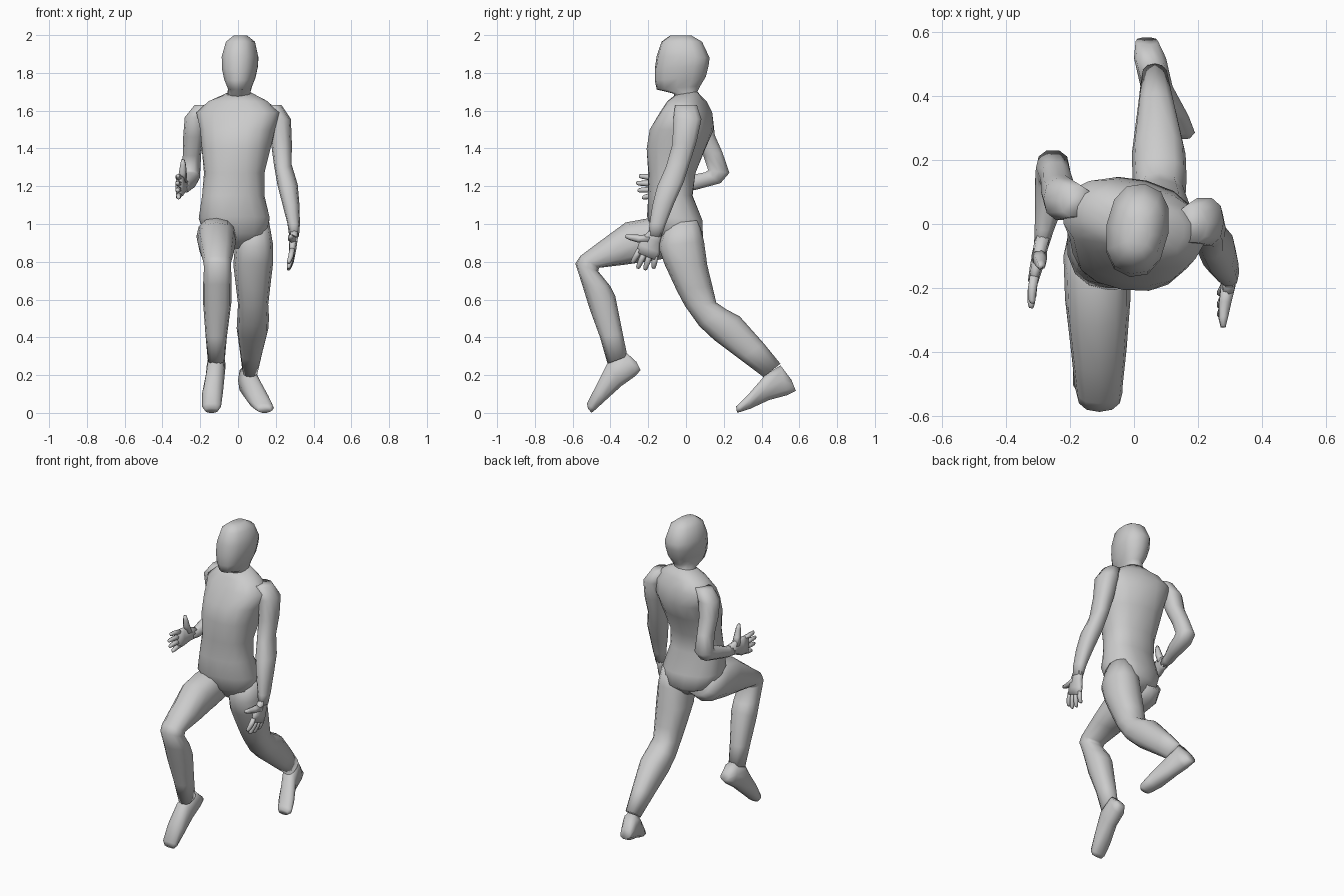
import bpy, bmesh, math
from mathutils import Vector


def finish(bm, name):
    bmesh.ops.recalc_face_normals(bm, faces=bm.faces)
    for f in bm.faces:
        f.smooth = True
    me = bpy.data.meshes.new(name)
    bm.to_mesh(me)
    bm.free()
    ob = bpy.data.objects.new(name, me)
    bpy.context.collection.objects.link(ob)
    return ob


def skin(bm, rings, n, power=1.0):
    """Bridge elliptical rings (centre, u, v) into a closed tube."""
    loops = []
    for c, u, v in rings:
        loop = []
        for i in range(n):
            a = 2 * math.pi * i / n
            ca, sa = math.cos(a), math.sin(a)
            ca = math.copysign(abs(ca) ** power, ca)
            sa = math.copysign(abs(sa) ** power, sa)
            loop.append(bm.verts.new(c + u * ca + v * sa))
        loops.append(loop)
    for a, b in zip(loops, loops[1:]):
        for i in range(n):
            j = (i + 1) % n
            bm.faces.new((a[i], a[j], b[j], b[i]))
    bm.faces.new(loops[0][::-1])
    bm.faces.new(loops[-1])


def loft(name, rows, n=12, power=0.85):
    """Row: x, half width, front y z, back y z, optional twist."""
    rings = []
    for x, w, yf, zf, yb, zb, *t in rows:
        t = t[0] if t else 0
        vy = (yb - yf) / 2
        c = Vector((x, (yf + yb) / 2, (zf + zb) / 2))
        rings.append((c, Vector((w, t, 0)), Vector((-t / w * vy, vy, (zb - zf) / 2))))
    bm = bmesh.new()
    skin(bm, rings, n, power)
    return finish(bm, name)


def hand(name, wrist, along, across, inward):
    """Palm, four fingers and a thumb in a local frame."""
    d = Vector(along).normalized()
    s = Vector(across)
    s = (s - d * s.dot(d)).normalized()
    k = d.cross(s)
    if k.dot(Vector(inward)) < 0:
        k = -k
    o = Vector(wrist)
    P = lambda a, b, c=0.0: o + d * a + s * b + k * c
    bm = bmesh.new()
    # palm
    skin(bm, [(P(a, b), s * hw, k * th) for a, b, hw, th in
              ((-.02, 0, .034, .024), (.03, .005, .046, .022),
               (.08, 0, .062, .02), (.125, -.002, .06, .016))], 8, .7)
    # fingers
    for i, length in enumerate((.085, .1, .092, .068)):
        b0, b1 = .044 - i * .03, .054 - i * .038
        skin(bm, [(P(.105 + length * f, b0 + (b1 - b0) * f, .012 * f * f), s * r, k * r)
                  for f, r in ((0, .016), (.5, .0155), (.9, .012), (1, .007))], 6)
    # thumb
    skin(bm, [(P(a, b, c), d * r, k * r) for a, b, c, r in
              ((.035, .02, 0, .026), (.055, .07, .008, .022),
               (.066, .115, .012, .016), (.07, .142, .012, .009))], 6)
    return finish(bm, name)


# torso, twisted between hips and shoulders
loft("torso", [
    (0, .06, -.10, .87, .03, .87, 0),
    (-.01, .16, -.17, .95, .085, .93, .03),
    (-.02, .188, -.20, 1.04, .08, 1.02, .035),
    (-.025, .165, -.20, 1.15, .035, 1.15, .01),
    (-.02, .16, -.20, 1.27, .05, 1.27, -.01),
    (-.01, .182, -.205, 1.40, .10, 1.40, -.03),
    (0, .195, -.18, 1.50, .135, 1.50, -.05),
    (0, .22, -.12, 1.59, .12, 1.59, -.06),
    (0, .155, -.085, 1.65, .095, 1.65, -.045),
    (.003, .07, -.06, 1.68, .06, 1.70, -.01)], 16)

# head and neck, turned slightly
loft("head", [
    (0, .062, -.06, 1.60, .10, 1.62, -.005),
    (.005, .06, -.065, 1.69, .06, 1.70, -.008),
    (.01, .06, -.155, 1.712, .075, 1.73, -.01),
    (.01, .08, -.165, 1.76, .105, 1.78, -.013),
    (.01, .094, -.165, 1.82, .12, 1.84, -.015),
    (.011, .096, -.155, 1.89, .125, 1.88, -.015),
    (.013, .076, -.13, 1.965, .085, 1.965, -.012),
    (.013, .035, -.085, 1.997, .03, 1.997, -.006)])

# striding leg, knee raised to the front
loft("front_leg", [
    (-.10, .09, -.06, 1.05, .06, .90),
    (-.115, .105, -.20, 1.03, 0, .84),
    (-.113, .102, -.32, 1.008, -.15, .81),
    (-.11, .087, -.46, .905, -.32, .785),
    (-.11, .074, -.56, .83, -.46, .768),
    (-.108, .072, -.586, .79, -.465, .75),
    (-.11, .075, -.55, .68, -.40, .67),
    (-.11, .075, -.51, .55, -.375, .62),
    (-.115, .057, -.455, .40, -.335, .42),
    (-.115, .045, -.415, .26, -.31, .30)])
loft("front_foot", [
    (-.105, .03, -.262, .27, -.24, .225),
    (-.115, .05, -.315, .32, -.27, .19),
    (-.12, .05, -.415, .27, -.34, .14),
    (-.135, .055, -.475, .15, -.43, .06),
    (-.14, .05, -.525, .05, -.48, .015),
    (-.14, .035, -.52, .025, -.50, 0)], 10)

# trailing leg, pushed out behind
loft("back_leg", [
    (.085, .08, -.11, 1.0, .065, 1.02),
    (.085, .10, -.145, .88, .095, .91),
    (.08, .105, -.115, .79, .113, .78),
    (.08, .09, -.05, .65, .14, .67),
    (.08, .08, -.005, .565, .16, .585),
    (.08, .084, .07, .46, .21, .55),
    (.077, .084, .15, .385, .285, .51),
    (.07, .06, .29, .28, .41, .37),
    (.065, .042, .41, .19, .50, .26)])
loft("back_foot", [
    (.04, .035, .558, .175, .582, .115),
    (.05, .05, .50, .255, .535, .09),
    (.07, .05, .42, .205, .44, .065),
    (.115, .055, .335, .105, .34, .02),
    (.14, .05, .28, .05, .29, .005),
    (.14, .035, .265, .035, .27, 0)], 10)

# bent arm, elbow pulled back
loft("bent_arm", [
    (-.18, .05, .02, 1.63, .12, 1.63),
    (-.222, .06, .01, 1.565, .145, 1.565),
    (-.235, .055, .045, 1.46, .155, 1.47),
    (-.243, .048, .09, 1.36, .195, 1.38),
    (-.253, .053, .115, 1.285, .232, 1.27),
    (-.255, .053, .10, 1.275, .185, 1.215),
    (-.265, .043, .05, 1.265, .055, 1.18),
    (-.28, .03, -.02, 1.235, -.02, 1.165),
    (-.29, .022, -.075, 1.23, -.075, 1.165)], 10)
hand("bent_arm_hand", (-.288, -.06, 1.2), (-.047, -.21, .0), (0, 0, 1), (1, 0, 0))

# straight arm, hanging forward
loft("straight_arm", [
    (.18, .05, -.06, 1.63, .06, 1.63),
    (.22, .06, -.07, 1.555, .085, 1.555),
    (.23, .055, -.075, 1.42, .06, 1.44),
    (.237, .047, -.11, 1.30, .025, 1.33),
    (.262, .054, -.155, 1.20, -.01, 1.22),
    (.28, .045, -.18, 1.10, -.06, 1.11),
    (.295, .033, -.195, 1.0, -.105, 1.0),
    (.297, .026, -.20, .94, -.13, .93)], 10)
hand("straight_arm_hand", (.297, -.163, .945), (-.02, -.08, -.19), (0, -.92, .39), (-1, 0, 0))
